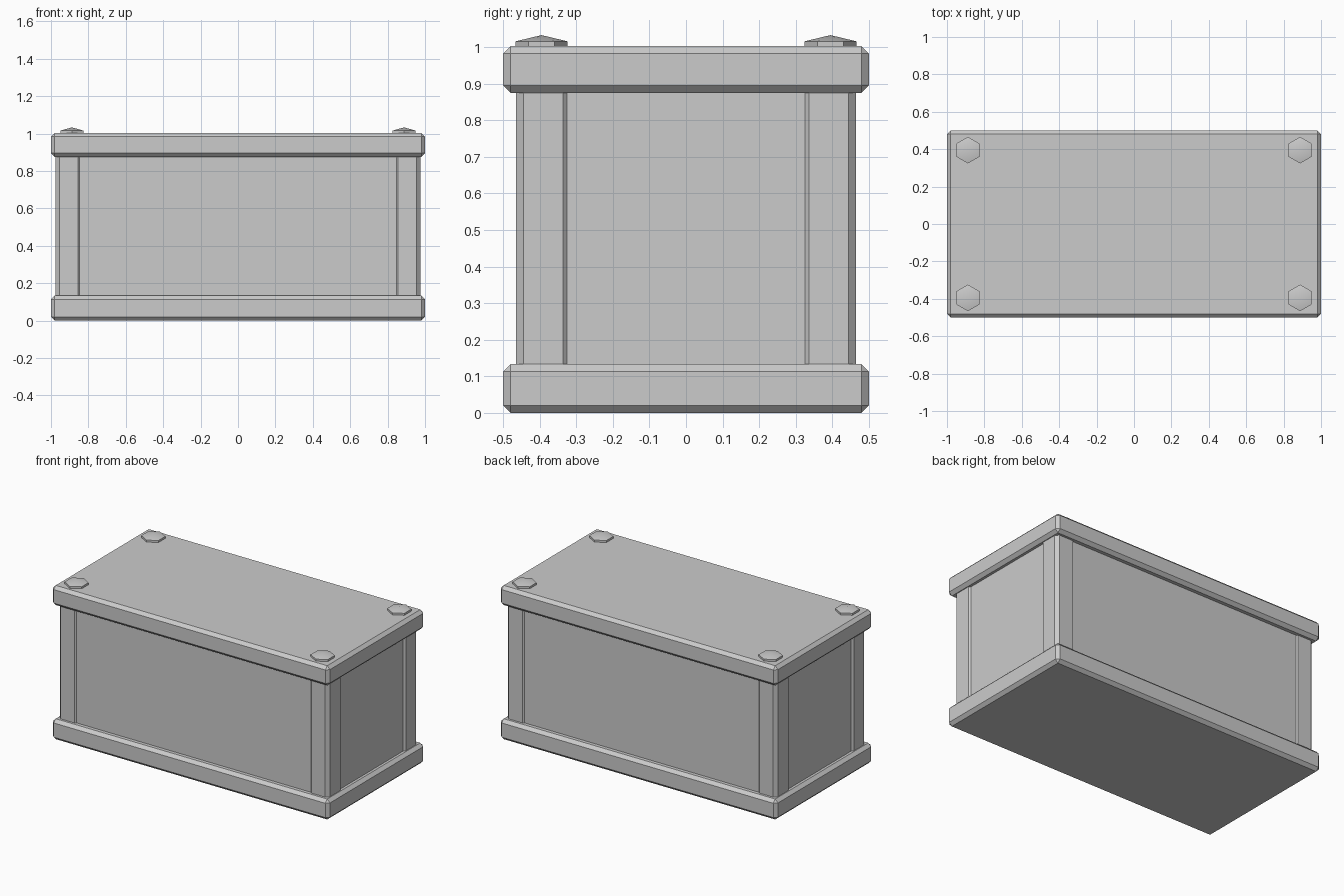
import bpy, bmesh
from mathutils import Matrix, Vector

if "Cube" in bpy.data.objects:
    bpy.data.objects.remove(bpy.data.objects["Cube"])


def box(name, size, centre, bevel=0.0, vertical_only=False):
    """Box with flat one-segment chamfers."""
    bm = bmesh.new()
    bmesh.ops.create_cube(bm, size=1)
    bmesh.ops.scale(bm, vec=size, verts=bm.verts)
    if bevel:
        edges = [e for e in bm.edges if not vertical_only
                 or abs(e.verts[0].co.z - e.verts[1].co.z) > 1e-4]
        bmesh.ops.bevel(bm, geom=edges, offset=bevel, segments=1,
                        profile=0.5, affect='EDGES')
    return finish(name, bm, centre)


def finish(name, bm, centre):
    mesh = bpy.data.meshes.new(name)
    bm.to_mesh(mesh)
    bm.free()
    obj = bpy.data.objects.new(name, mesh)
    obj.location = centre
    bpy.context.collection.objects.link(obj)
    return obj


def bolt(name, centre, radius=0.071, rim=0.013, peak=0.03):
    """Hexagonal bolt head with a shallow pointed, softly shaded top."""
    bm = bmesh.new()
    ring = bmesh.ops.create_circle(bm, cap_ends=True, segments=6, radius=radius)
    face = bm.faces[:][0]
    top = bmesh.ops.extrude_face_region(bm, geom=[face])["geom"]
    bmesh.ops.translate(bm, vec=(0, 0, rim),
                        verts=[g for g in top if isinstance(g, bmesh.types.BMVert)])
    cap = [g for g in top if isinstance(g, bmesh.types.BMFace)]
    tip = bmesh.ops.poke(bm, faces=cap)
    tip["verts"][0].co.z = peak
    bmesh.ops.recalc_face_normals(bm, faces=bm.faces)
    for f in bm.faces:
        f.smooth = f in tip["faces"]
    for e in bm.edges:
        e.smooth = all(f.smooth for f in e.link_faces)
    return finish(name, bm, centre)


# Chamfered base and lid slabs
box("base_slab", (2.0, 1.0, 0.133), (0, 0, 0.0665), 0.02)
box("lid_slab", (2.0, 1.0, 0.128), (0, 0, 0.939), 0.02)

# Recessed wall body
box("wall_body", (1.926, 0.914, 0.80), (0, 0, 0.505))

# Corner posts and bolts
for sx, side in ((-1, "left"), (1, "right")):
    for sy, end in ((-1, "front"), (1, "back")):
        box(f"{end}_{side}_post", (0.14, 0.148, 0.80),
            (sx * 0.905, sy * 0.391, 0.505), 0.02, True)
        bolt(f"{end}_{side}_bolt", (sx * 0.888, sy * 0.395, 1.003))
